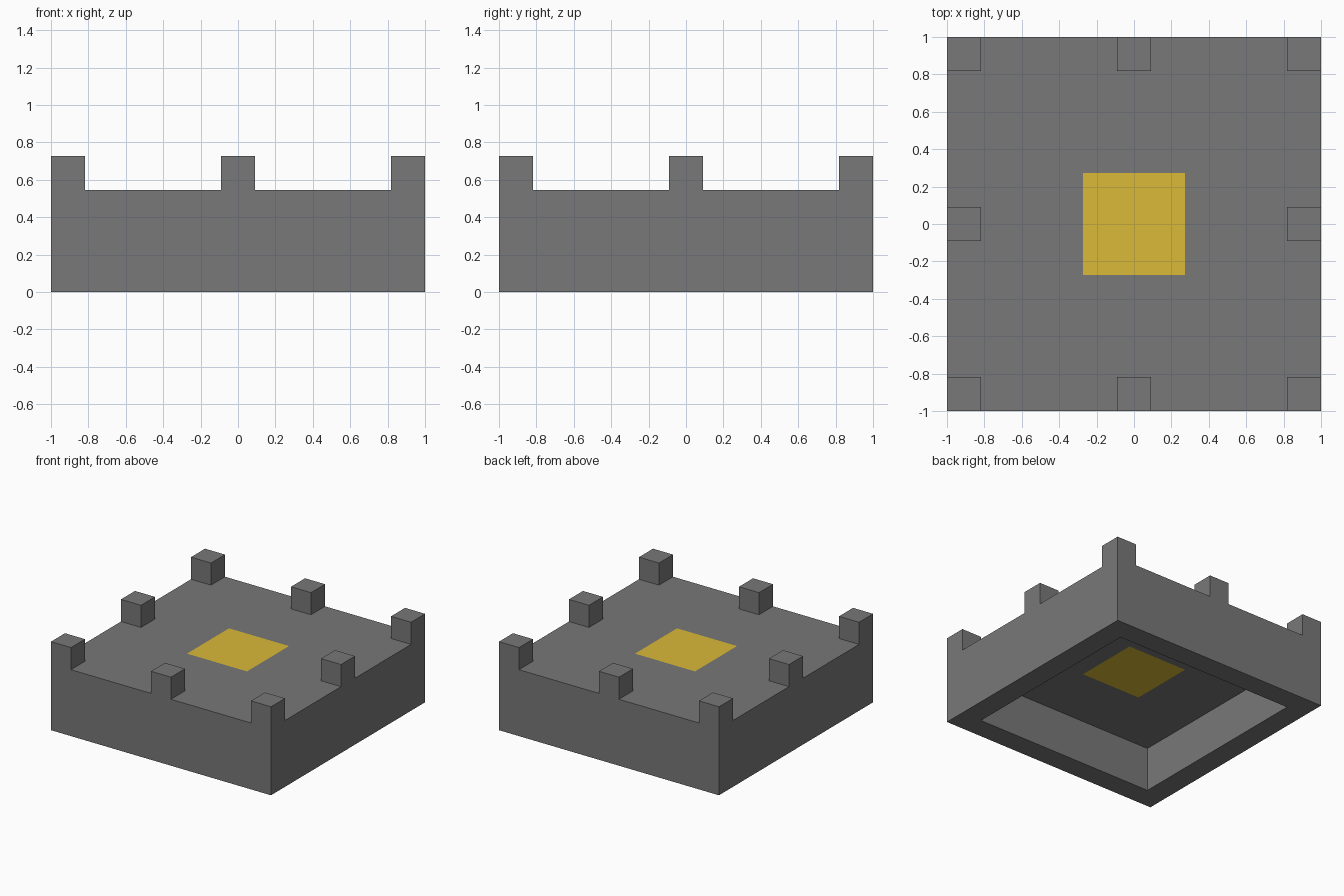
import bpy, bmesh
from mathutils import Vector

if "Cube" in bpy.data.objects:
    bpy.data.objects.remove(bpy.data.objects["Cube"], do_unlink=True)

U = 2 / 11           # one block
HALF = 5.5 * U       # half of the footprint
TOP = 3 * U          # roof height


def material(name, colour):
    mat = bpy.data.materials.new(name)
    mat.use_nodes = True
    mat.diffuse_color = colour
    mat.node_tree.nodes["Principled BSDF"].inputs["Base Color"].default_value = colour
    return mat


def pull(bm, faces, height):
    """Move the faces vertically, leaving walls behind and no inner faces."""
    new = bmesh.ops.extrude_face_region(bm, geom=faces)["geom"]
    verts = [v for v in new if isinstance(v, bmesh.types.BMVert)]
    bmesh.ops.translate(bm, verts=verts, vec=(0, 0, height))
    bmesh.ops.delete(bm, geom=[f for f in faces if f.is_valid], context='FACES')


def centre(face):
    c = face.calc_center_median()
    return abs(c.x) / U, abs(c.y) / U


def on_battlement(face):
    x, y = centre(face)
    return max(x, y) > 4.5 and all(v < 0.5 or v > 4.5 for v in (x, y))


# Solid body, cut along the block lines of the battlements, walls and panel
bm = bmesh.new()
bmesh.ops.create_cube(bm, size=1)
bmesh.ops.scale(bm, verts=bm.verts, vec=(2 * HALF, 2 * HALF, TOP))
bmesh.ops.translate(bm, verts=bm.verts, vec=(0, 0, TOP / 2))
for axis in (Vector((1, 0, 0)), Vector((0, 1, 0))):
    for cut in (-4.5, -1.5, -0.5, 0.5, 1.5, 4.5):
        bmesh.ops.bisect_plane(bm, geom=bm.verts[:] + bm.edges[:] + bm.faces[:],
                               plane_co=axis * cut * U, plane_no=axis)
bm.normal_update()

# Battlements rise from the roof, and the hollow is pushed up from below
roof = [f for f in bm.faces if f.normal.z > 0.9 and on_battlement(f)]
floor = [f for f in bm.faces if f.normal.z < -0.9 and max(centre(f)) < 4.5]
pull(bm, roof, U)
pull(bm, floor, 2 * U)
bmesh.ops.recalc_face_normals(bm, faces=bm.faces)
bm.normal_update()

# Gold panel shows on both sides of the roof slab
for f in bm.faces:
    f.material_index = int(abs(f.normal.z) > 0.9 and max(centre(f)) < 1.5)

mesh = bpy.data.meshes.new("battlement_roof")
bm.to_mesh(mesh)
bm.free()
mesh.materials.append(material("stone grey", (0.188, 0.188, 0.188, 1)))
mesh.materials.append(material("gold", (0.7, 0.49, 0.04, 1)))
bpy.context.collection.objects.link(bpy.data.objects.new("battlement_roof", mesh))
